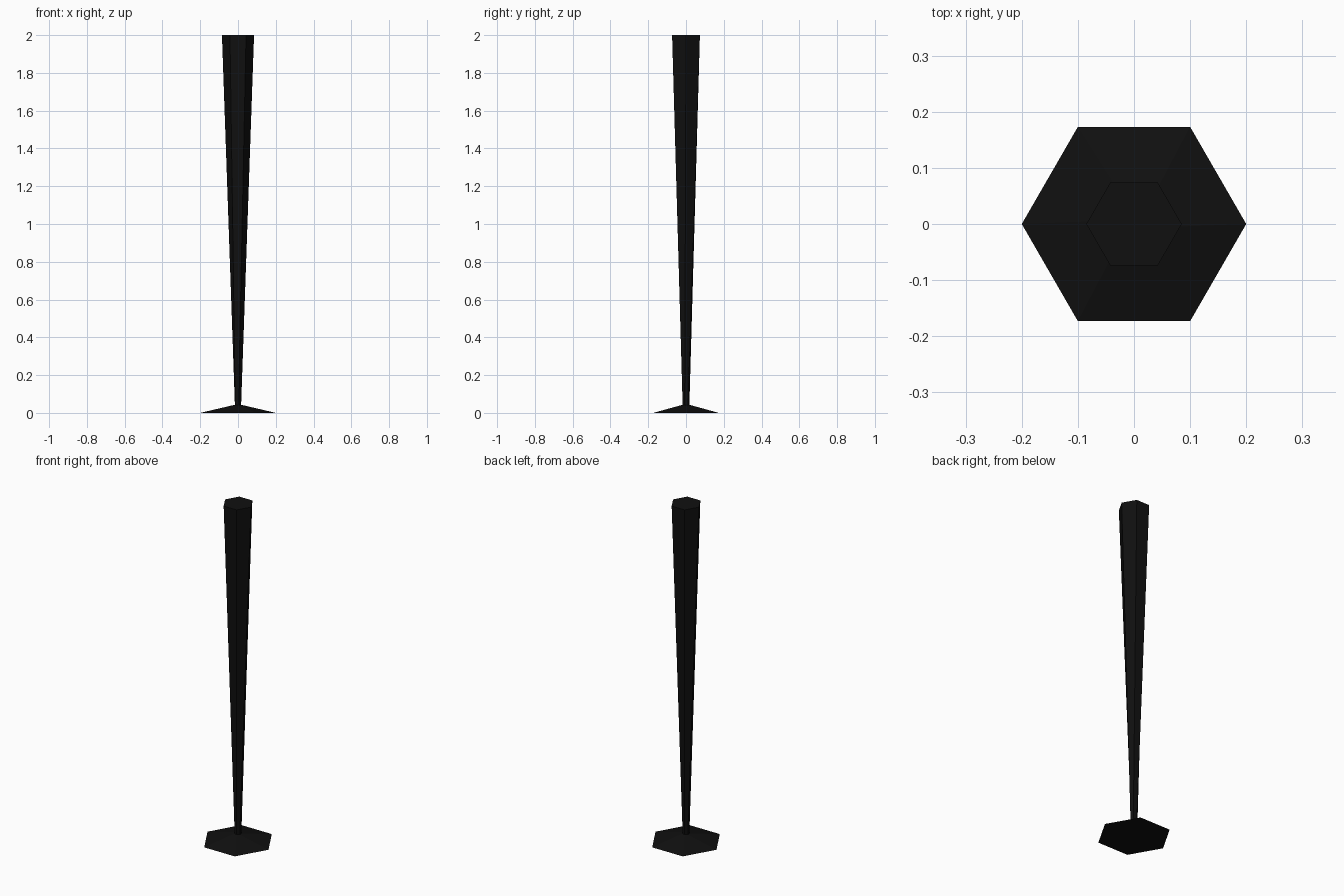
import bpy, bmesh
from math import cos, sin, radians

if "Cube" in bpy.data.objects:
    bpy.data.objects.remove(bpy.data.objects["Cube"])

mat = bpy.data.materials.new("black")
mat.diffuse_color = (0.005, 0.005, 0.005, 1)
mat.use_nodes = True
mat.node_tree.nodes["Principled BSDF"].inputs["Base Color"].default_value = mat.diffuse_color

# Hexagonal rings from floor to tip: (radius, height, rotation in degrees)
rings = [(0.2, 0.0, 0), (0.018, 0.043, -23), (0.085, 2.0, 0)]

bm = bmesh.new()
loops = [[bm.verts.new((r * cos(radians(60 * i + a)), r * sin(radians(60 * i + a)), z))
          for i in range(6)] for r, z, a in rings]

# Flared foot and tapered shaft walls
for lo, hi in zip(loops, loops[1:]):
    for i in range(6):
        j = (i + 1) % 6
        bm.faces.new((lo[i], lo[j], hi[j], hi[i]))

# Flat underside and top cap
bm.faces.new(loops[0][::-1])
bm.faces.new(loops[-1])

mesh = bpy.data.meshes.new("tapered_post")
bm.to_mesh(mesh)
bm.free()
mesh.materials.append(mat)
post = bpy.data.objects.new("tapered_post", mesh)
bpy.context.collection.objects.link(post)
